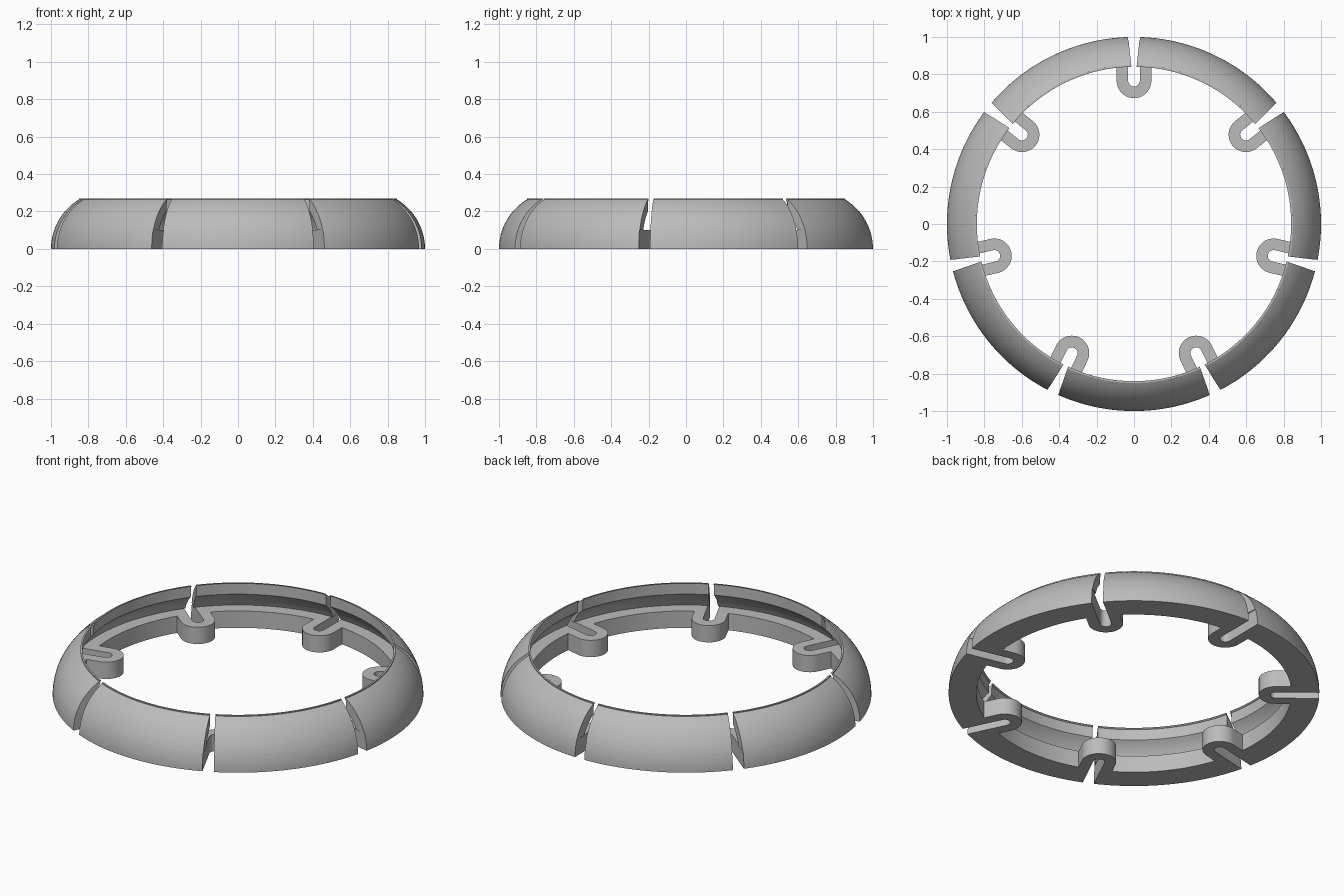
import bpy, bmesh
from math import sin, cos, asin, pi, sqrt
from mathutils import Matrix

if "Cube" in bpy.data.objects:
    bpy.data.objects.remove(bpy.data.objects["Cube"])

COUNT = 7                 # ring segments and clip loops
PITCH = 2 * pi / COUNT
HEIGHT, LEDGE, LIP = 0.27, 0.10, 0.20
INNER = 0.85              # inner radius of ring
CENTRE = 0.692            # centre of the rounded section
OUT_R, IN_R = 0.308, 0.255
SLOT = 0.031              # half width of the slot

grey = bpy.data.materials.new("plain_grey")
grey.use_nodes = True
colour = (0.5, 0.5, 0.5, 1)
grey.diffuse_color = colour
grey.node_tree.nodes["Principled BSDF"].inputs["Base Color"].default_value = colour


def finish(bm, name):
    """Turn a bmesh into a shaded object."""
    bmesh.ops.recalc_face_normals(bm, faces=bm.faces)
    mesh = bpy.data.meshes.new(name)
    bm.to_mesh(mesh)
    bm.free()
    mesh.materials.append(grey)
    obj = bpy.data.objects.new(name, mesh)
    bpy.context.collection.objects.link(obj)
    bpy.ops.object.select_all(action='DESELECT')
    obj.select_set(True)
    bpy.context.view_layer.objects.active = obj
    bpy.ops.object.shade_smooth_by_angle(angle=0.5)
    return obj


def arc(radius, z0, z1, steps):
    """Points (r, z) on the rounded section between two heights."""
    a0, a1 = asin(z0 / radius), asin(z1 / radius)
    angles = [a0 + (a1 - a0) * i / steps for i in range(steps + 1)]
    return [(CENTRE + radius * cos(a), radius * sin(a)) for a in angles]


def sweep(bm, profile, start, gap, steps=28):
    """Sweep a closed profile from one gap to the next."""
    rings = []
    for i in range(steps + 1):
        ring = []
        for r, z in profile:
            inset = asin(gap(r) / r)
            a = start + inset + (PITCH - 2 * inset) * i / steps
            ring.append(bm.verts.new((r * cos(a), r * sin(a), z)))
        rings.append(ring)
    n = len(profile)
    for a, b in zip(rings, rings[1:]):
        for j in range(n):
            k = (j + 1) % n
            bm.faces.new((a[j], a[k], b[k], b[j]))
    bm.faces.new(rings[0])
    bm.faces.new(rings[-1][::-1])


def parallel_gap(r):
    return SLOT


def wedge_gap(r):
    return 0.015 + (SLOT - 0.015) * (r - INNER) / (1 - INNER)


base_profile = [(INNER, LEDGE), (INNER, 0)] + arc(OUT_R, 0, LEDGE, 6)
shell_profile = (arc(IN_R, LEDGE, LIP, 8) + [(INNER, HEIGHT)]
                 + arc(OUT_R, HEIGHT, LEDGE, 12))

for k in range(COUNT):
    start = pi / 2 + k * PITCH
    # Ring segment: solid base with an overhanging curved shell
    bm = bmesh.new()
    sweep(bm, base_profile, start, parallel_gap)
    sweep(bm, shell_profile, start, wedge_gap)
    finish(bm, f"ring_segment_{k + 1}")

    # U-shaped clip loop bridging the gap on the inside
    bm = bmesh.new()
    bend, tip, outer, steps = 0.766, 0.86, 0.093, 20
    rows = []
    path = [(-1, 0, tip)]
    path += [(-cos(pi * i / steps), -sin(pi * i / steps), bend) for i in range(steps + 1)]
    path += [(1, 0, tip)]
    for dx, dy, y in path:
        rows.append([bm.verts.new((dx * w, y + dy * w, z))
                     for w, z in ((SLOT, 0), (outer, 0), (outer, LEDGE), (SLOT, LEDGE))])
    for a, b in zip(rows, rows[1:]):
        for j in range(4):
            m = (j + 1) % 4
            bm.faces.new((a[j], a[m], b[m], b[j]))
    bm.faces.new(rows[0])
    bm.faces.new(rows[-1][::-1])
    bm.transform(Matrix.Rotation(k * PITCH, 4, 'Z'))
    finish(bm, f"clip_loop_{k + 1}")
